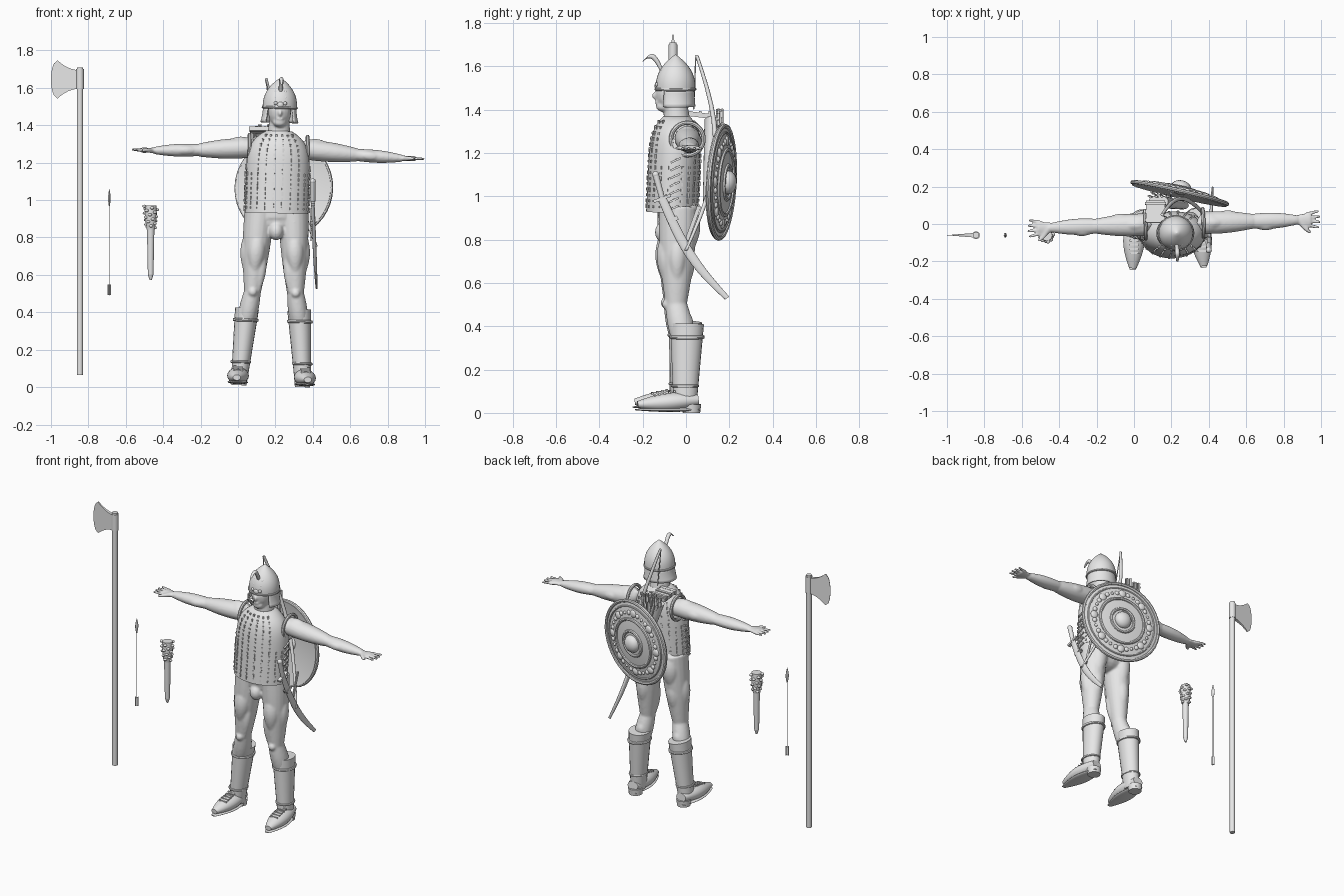
import bpy, bmesh, random
from math import sin, cos, pi, radians, sqrt
from mathutils import Vector, Matrix

random.seed(4)
if "Cube" in bpy.data.objects:
    bpy.data.objects.remove(bpy.data.objects["Cube"])

GREY = (.8, .8, .8, 1)
grey = bpy.data.materials.new("plain grey")
grey.use_nodes = True
grey.diffuse_color = GREY
grey.node_tree.nodes["Principled BSDF"].inputs["Base Color"].default_value = GREY

UP, FRONT, OUT = Vector((0, 0, 1)), Vector((0, -1, 0)), Vector((1, 0, 0))


def steps(count):
    return [i / count for i in range(count + 1)]


def circle(count):
    return [2 * pi * i / count for i in range(count)]


def move(*place):
    return Matrix.Translation(place)


def turn(degrees, axis):
    return Matrix.Rotation(radians(degrees), 4, axis)


def skin(bm, rings, wrap=True, ends="cap"):
    """Quads between rings of points, with capped, joined or open ends."""
    rings = [[bm.verts.new(point) for point in ring] for ring in rings]
    pairs = list(zip(rings, rings[1:]))
    if ends == "join":
        pairs.append((rings[-1], rings[0]))
    for low, high in pairs:
        for i in range(0 if wrap else 1, len(low)):
            bm.faces.new((low[i - 1], low[i], high[i], high[i - 1]))
    if ends == "cap":
        bm.faces.new(rings[0])
        bm.faces.new(rings[-1])


def tube(bm, start, end, start_radius, end_radius, bulge=0, bend=(0, 0, 0), flat=1, sides=20):
    """Tapered tube that can swell and bend towards its middle."""
    start, end, bend = Vector(start), Vector(end), Vector(bend)
    axis = (end - start).normalized()
    across = OUT if abs(axis.y) > .8 else -FRONT
    across = (across - axis * across.dot(axis)).normalized()
    other = axis.cross(across) * flat
    rings = []
    for t in steps(12):
        swell = sin(pi * t)
        centre = start.lerp(end, t) + bend * swell
        radius = start_radius + (end_radius - start_radius) * t + bulge * swell
        rings.append([centre + (across * cos(a) + other * sin(a)) * radius for a in circle(sides)])
    skin(bm, rings)


def muscle(bm, start, end, where, push, size):
    """Spindle lying along a bone, pushed to one side of it."""
    middle = start.lerp(end, where) + push * size
    half = (end - start) * .3
    tube(bm, middle - half, middle + half, size / 4, size / 4, size * .85)


def ring(bm, centre, radius, thick, facing=Matrix(), squash=1):
    place = move(*centre) @ facing
    skin(bm, [[place @ Vector((squash * cos(a) * (radius + thick * cos(b)),
                               sin(a) * (radius + thick * cos(b)), thick * sin(b)))
               for b in circle(8)] for a in circle(40)], ends="join")


def ball(bm, centre, *radii):
    scale = Matrix.Diagonal((*(radii if len(radii) == 3 else radii * 3), 1))
    bmesh.ops.create_uvsphere(bm, u_segments=16, v_segments=10, radius=1, matrix=move(*centre) @ scale)


def box(bm, centre, size, facing=Matrix()):
    bmesh.ops.create_cube(bm, size=1, matrix=move(*centre) @ facing @ Matrix.Diagonal((*size, 1)))


def mirror(bm):
    copy = bmesh.ops.duplicate(bm, geom=bm.verts[:] + bm.edges[:] + bm.faces[:])
    for item in copy["geom"]:
        if isinstance(item, bmesh.types.BMVert):
            item.co.x = -item.co.x


def finish(name, bm, place=Matrix()):
    bm.transform(place)
    bmesh.ops.recalc_face_normals(bm, faces=bm.faces)
    mesh = bpy.data.meshes.new(name)
    bm.to_mesh(mesh)
    bm.free()
    mesh.materials.append(grey)
    part = bpy.data.objects.new(name, mesh)
    bpy.context.collection.objects.link(part)
    bpy.ops.object.select_all(action="DESELECT")
    part.select_set(True)
    bpy.context.view_layer.objects.active = part
    bpy.ops.object.shade_smooth_by_angle(angle=radians(40))
    return part


# The figure leans and turns a little
POSE = move(.175, 0, .005) @ turn(1.8, "Z") @ turn(1.8, "Y")

# Body: limbs and muscles on named joints, fused into one skin
shoulder, elbow, wrist = Vector((.15, 0, 1.27)), Vector((.42, 0, 1.25)), Vector((.66, 0, 1.24))
hip, knee, shin = Vector((.09, -.04, .95)), Vector((.115, -.05, .5)), Vector((.15, -.01, .3))
palm = wrist + OUT * .07
bm = bmesh.new()
tube(bm, shoulder, elbow, .06, .04, bulge=.008, flat=.9)
tube(bm, elbow, wrist, .04, .025, bulge=.01, flat=.8)
tube(bm, wrist, palm, .028, .038, flat=.4)
for spread in (-1.5, -.5, .5, 1.5):
    knuckle = palm - FRONT * spread * .02 - OUT * .02
    tip = knuckle + OUT * (.08 - .008 * abs(spread)) - FRONT * spread * .01
    tube(bm, knuckle, tip, .01, .007)
tube(bm, wrist + OUT * .01, palm + FRONT * .07, .016, .008, bend=FRONT * .01)
tube(bm, hip, knee, .09, .05, bulge=.01, flat=.9)
tube(bm, knee, shin, .05, .045, bulge=.01, flat=.9)
for start, end, where, push, size in (
        (shoulder, elbow, .2, UP, .03), (shoulder, elbow, .55, FRONT, .027),
        (shoulder, elbow, .5, -FRONT, .03), (elbow, wrist, .3, FRONT, .024),
        (hip, knee, .5, FRONT, .045), (hip, knee, .5, OUT, .04), (hip, knee, .7, FRONT - OUT, .03),
        (hip, knee, .55, -FRONT, .04), (hip, knee, .2, -FRONT, .05), (knee, shin, .4, -FRONT, .03)):
    muscle(bm, start, end, where, push, size)
ball(bm, shoulder + OUT * .04, .07, .06, .055)
ball(bm, knee + FRONT * .04, .025)
mirror(bm)
ball(bm, (0, -.035, .89), .15, .09, .08)
ball(bm, (0, -.1, .83), .04, .045, .05)
tube(bm, (0, -.04, .9), (0, -.05, 1.3), .09, .09, flat=1.5)
tube(bm, (0, -.04, 1.28), (0, -.05, 1.45), .07, .05)
# Head with chin, nose and mouth
ball(bm, (0, -.065, 1.47), .062, .078, .09)
ball(bm, (0, -.105, 1.41), .036, .036, .025)
ball(bm, (0, -.14, 1.46), .01, .02, .02)
ball(bm, (0, -.135, 1.43), .02, .01, .007)
body = finish("body", bm, POSE)
fuse = body.modifiers.new("fuse", "REMESH")
fuse.mode, fuse.voxel_size, fuse.use_smooth_shade = "VOXEL", .007, True
body.modifiers.new("soften", "SMOOTH").iterations = 4


# Vest, closing in at the shoulders
def vest_point(t, angle):
    narrow = t ** 8
    return Vector((.17 * (1 - .6 * narrow) * cos(angle),
                   .02 * t - .065 + .12 * (1 - .5 * narrow) * sin(angle), .925 + .44 * t))


bm = bmesh.new()
skin(bm, [[vest_point(t, angle) for angle in circle(40)] for t in steps(24)])
for side in (-1, 1):
    ring(bm, (side * .155, 0, 1.265), .075, .01, turn(90, "Y"))
finish("vest", bm, POSE)

# Lacing knots in columns over the vest
bm = bmesh.new()
for t in steps(17)[1:-1]:
    for angle in circle(22):
        if abs(cos(angle)) < .8 or t < .5:
            size = (.009, .009, random.choice((.01, .015, .02)))
            box(bm, vest_point(t, angle), size, Matrix.Rotation(angle, 4, "Z"))
for t in steps(6):
    for side in (0, pi):
        box(bm, vest_point(t / 2 + .05, side), (.014, .05, .009), turn(25, "X"))
finish("vest_lacing", bm, POSE)

# Pointed helmet with a rim
bm = bmesh.new()
skin(bm, [[Vector((cos(a), sin(a), 0)) * .09 * (1.02 - t ** 2.5) + Vector((0, -.05, 1.49 + .16 * t))
           for a in circle(32)] for t in steps(14)])
ring(bm, (0, -.05, 1.49), .09, .007)
finish("helmet", bm, POSE)

# Neck guard and cheek pieces, open at the face
bm = bmesh.new()
skin(bm, [[((.09 + .012 * t * t) * sin(a), (.086 + .006 * t) * cos(a) - .05, 1.49 - .08 * t)
           for a in (radians(130) * (2 * i - 1) for i in steps(28))] for t in steps(5)],
     wrap=False, ends="open")
finish("neck_guard", bm, POSE).modifiers.new("thickness", "SOLIDIFY").thickness = .008

# Plume and brow ornament
bm = bmesh.new()
tube(bm, (0, -.11, 1.57), (0, -.2, 1.62), .01, .006, bulge=.004, bend=UP * .045)
for t in steps(2):
    bead = Vector((0, -.135 + .025 * t, 1.505 + .06 * t))
    ball(bm, bead, .018, .012, .017)
    for side in (-1, 1):
        ball(bm, bead + OUT * side * .025 + UP * .008, .01)
finish("helmet_ornament", bm, POSE)

# Boots with cuffs, straps, soles and heels
bm = bmesh.new()
tube(bm, (.14, 0, .41), (.17, -.01, .03), .078, .053, flat=.82)
ring(bm, (.145, 0, .35), .073, .009, squash=.85)
ring(bm, (.165, -.01, .125), .059, .007, squash=.85)
tube(bm, (.17, .05, .06), (.19, -.23, .04), .035, .02, bulge=.03, flat=.75)
tube(bm, (.17, .06, .016), (.19, -.24, .016), .025, .015, bulge=.035, flat=.2)
tube(bm, (.17, .02, 0), (.17, .02, .04), .04, .045)
for t in steps(4):
    box(bm, (.18, -.06 - .09 * t, .1 - .02 * t), (.05, .01, .01))
mirror(bm)
finish("boots", bm, POSE)

# Round shield: shallow bowl, raised rings, boss and embossed blooms
RADIUS = .26
bm = bmesh.new()
dish = [(RADIUS * t, .03 * (1 - t * t)) for t in steps(12)[1:]]
outline = dish + [(r, y - .015) for r, y in reversed(dish)]
skin(bm, [[(r * cos(a), y, r * sin(a)) for a in circle(56)] for r, y in outline])
for share, thick in ((1, .011), (.88, .006), (.58, .01), (.3, .01)):
    ring(bm, (0, .03 * (1 - share ** 2), 0), RADIUS * share, thick, turn(90, "X"))
ball(bm, (0, .03, 0), .055, .04, .055)
for angle in circle(8):
    for shift, size in ((0, .025), (.2, .015), (-.2, .015), (.4, .01)):
        spot = angle + shift
        ball(bm, (.19 * cos(spot), .012, .19 * sin(spot)), size, .012, size)
finish("shield", bm, move(.245, .165, 1.065) @ turn(-13, "Z") @ turn(-3, "X"))


# Arrows share one form: fletching, shaft and leaf point
def arrow(bm, tail, tip, shaft):
    along = (tip - tail).normalized()
    tube(bm, tail, tip, shaft, shaft, sides=6)
    tube(bm, tip - along * .1, tip, shaft, shaft / 2, bulge=.012, flat=.5, sides=8)
    for angle in (0, 60, 120):
        box(bm, tail + along * .03, (.02, .003, .055), turn(angle, "Z"))


bm = bmesh.new()
arrow(bm, Vector((-.688, -.06, .49)), Vector((-.688, -.06, 1.06)), .002)
finish("loose_arrow", bm)

bm = bmesh.new()
for i, t in enumerate(steps(7)):
    tail = Vector((.075 + .12 * t, .15 + .018 * (i % 2), 1.385 + .01 * (i % 3)))
    arrow(bm, tail, Vector((.2, .12, 1.1)), .004)
finish("quiver_arrows", bm)

# Quiver and banded shoulder pad
bm = bmesh.new()
tube(bm, (.13, .12, 1.35), (.26, .1, .98), .035, .022, flat=1.6)
tilt = turn(-7, "X")
box(bm, (.115, .065, 1.375), (.1, .12, .022), tilt)
for t in steps(2):
    box(bm, (.115, .02 + .09 * t, 1.38), (.11, .014, .026), tilt)
finish("quiver", bm)

# Bow slung across the back
bm = bmesh.new()
tube(bm, (.15, .05, 1.65), (.42, 0, .75), .008, .007, bulge=.004, bend=(-.02, .11, 0), sides=10)
tube(bm, (.15, .045, 1.64), (.18, .035, 1.4), .003, .003, sides=6)
finish("bow", bm)

# Curved sabre in its scabbard, with a hanging strap
bm = bmesh.new()
guard = Vector((.4, -.11, .99))
pommel = guard + FRONT * .03 + UP * .11
tube(bm, guard, (.42, .19, .53), .02, .012, bulge=.006, bend=(0, -.02, -.03), flat=.45)
tube(bm, pommel, guard, .015, .013)
ball(bm, pommel, .016)
box(bm, guard, (.022, .085, .014), turn(20, "X"))
box(bm, (.4, -.06, .89), (.028, .05, .02), turn(30, "X"))
box(bm, (.39, .03, .87), (.006, .018, .18), turn(-20, "X"))
finish("sabre", bm)

# Long axe with a flared blade
bm = bmesh.new()
grip = Vector((-.845, -.06, 0))
tube(bm, grip + UP * .065, grip + UP * 1.71, .017, .017, sides=12)
tube(bm, grip + UP * 1.595, grip + UP * 1.7, .021, .021, sides=12)
flare = [(-.005 - .115 * t, .05 + .052 * t * t) for t in steps(6)]
edge = [(-.12 - .035 * sqrt(1 - t * t), .102 * t) for t in reversed(steps(6)[1:-1])]
upper = flare + edge
blade = upper + [(x, -z) for x, z in reversed(upper)]
skin(bm, [[grip + Vector((x, depth * (.16 + x), z + 1.645)) for x, z in blade] for depth in (-.08, .08)])
finish("long_axe", bm)

# Torch with a wrapped head
bm = bmesh.new()
foot = Vector((-.467, -.06, .572))
tube(bm, foot, foot + UP * .03, .006, .015)
tube(bm, foot + UP * .03, foot + UP * .28, .015, .02)
tube(bm, foot + UP * .27, foot + UP * .4, .022, .03, bulge=.005)
for i, t in enumerate(steps(25)):
    reach = Vector((cos(i * 2.4), sin(i * 2.4), 0)) * (.022 + .014 * t)
    ball(bm, foot + reach + UP * (.28 + .115 * t), .011, .011, .008)
finish("torch", bm)
